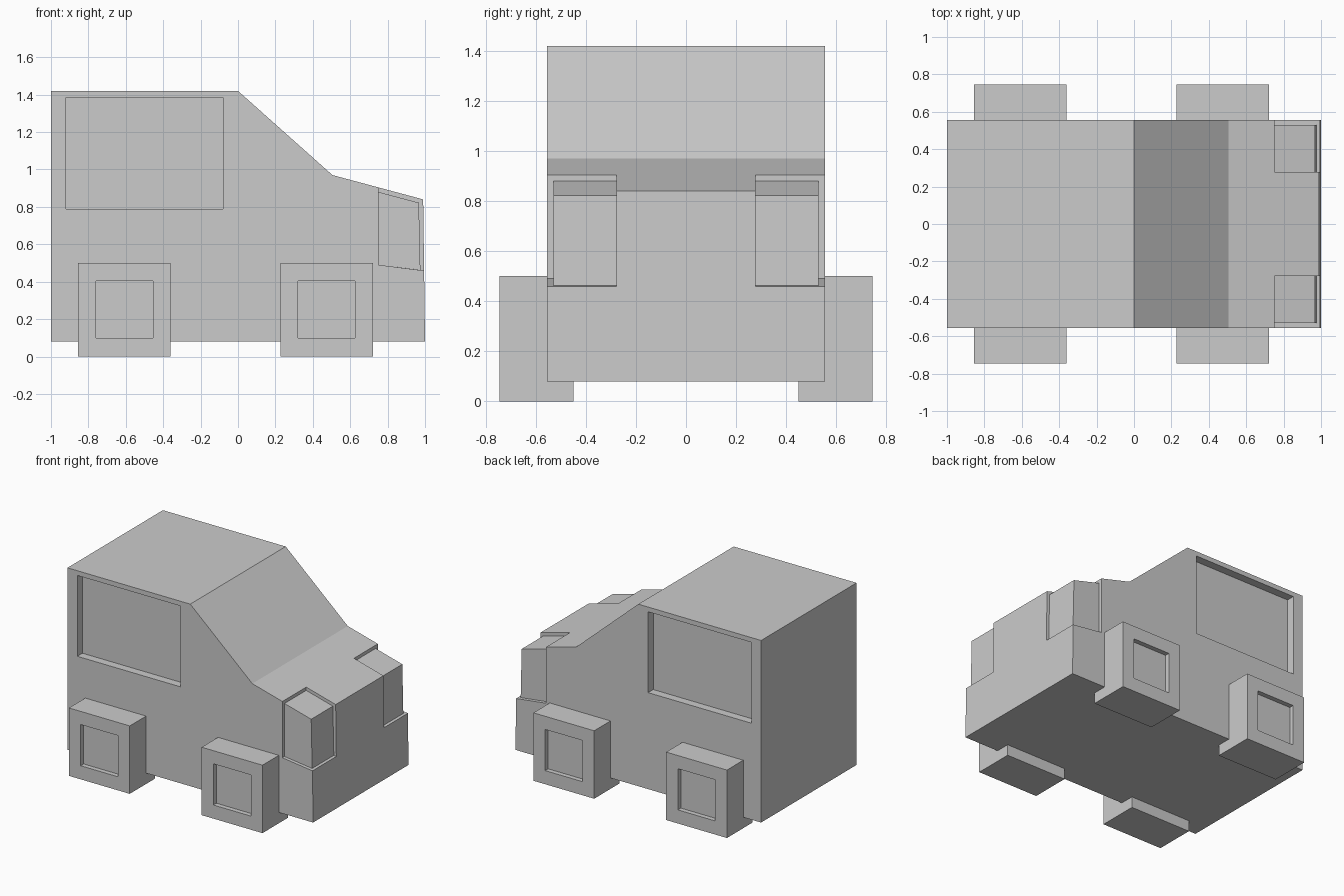
import bpy, bmesh

if "Cube" in bpy.data.objects:
    bpy.data.objects.remove(bpy.data.objects["Cube"])


def prism(name, profile, y0, y1):
    """Extrude an xz outline from y0 to y1."""
    bm = bmesh.new()
    face = bm.faces.new([bm.verts.new((x, y0, z)) for x, z in profile])
    out = bmesh.ops.extrude_face_region(bm, geom=[face])
    verts = [v for v in out["geom"] if isinstance(v, bmesh.types.BMVert)]
    bmesh.ops.translate(bm, verts=verts, vec=(0, y1 - y0, 0))
    bmesh.ops.recalc_face_normals(bm, faces=bm.faces)
    mesh = bpy.data.meshes.new(name)
    bm.to_mesh(mesh)
    bm.free()
    obj = bpy.data.objects.new(name, mesh)
    bpy.context.collection.objects.link(obj)
    return obj


def rect(x0, x1, z0, z1):
    return [(x0, z0), (x1, z0), (x1, z1), (x0, z1)]


def cut(obj, profile, y0, y1):
    """Remove a prism from an object."""
    cutter = prism("cutter", profile, min(y0, y1), max(y0, y1))
    cutter.hide_render = True
    mod = obj.modifiers.new("cut", "BOOLEAN")
    mod.operation, mod.solver, mod.object = "DIFFERENCE", "EXACT", cutter
    bpy.context.view_layer.objects.active = obj
    bpy.ops.object.modifier_apply(modifier=mod.name)
    bpy.data.objects.remove(cutter)


# Body shell: roof, sloping windscreen and bonnet
W = 0.555
body = prism("body", [(-1, 0.08), (1, 0.08), (0.995, 0.46), (0.99, 0.84),
                      (0.505, 0.97), (0, 1.42), (-1, 1.42)], -W, W)

for s, side in ((-1, "front"), (1, "back")):
    # Side window recess
    cut(body, rect(-0.92, -0.08, 0.79, 1.385), s * 0.495, s * 0.7)

    # Lamp set slightly into a notched bonnet corner
    cut(body, [(0.75, 0.49), (1.1, 0.446), (1.1, 1.1), (0.75, 1.1)], s * 0.278, s * 0.7)
    lamp = [(0.75, 0.49), (0.975, 0.462), (0.967, 0.822), (0.75, 0.88)]
    prism(side + "_lamp", lamp, s * 0.278, s * 0.53)

    # Square wheels with a recessed hub
    for x, end in ((-0.6075, "rear"), (0.4735, "nose")):
        wheel = prism(f"{side}_{end}_wheel", rect(x - 0.2475, x + 0.2475, 0, 0.5),
                      s * 0.45, s * 0.745)
        cut(wheel, rect(x - 0.152, x + 0.152, 0.1, 0.403), s * 0.71, s * 0.9)
